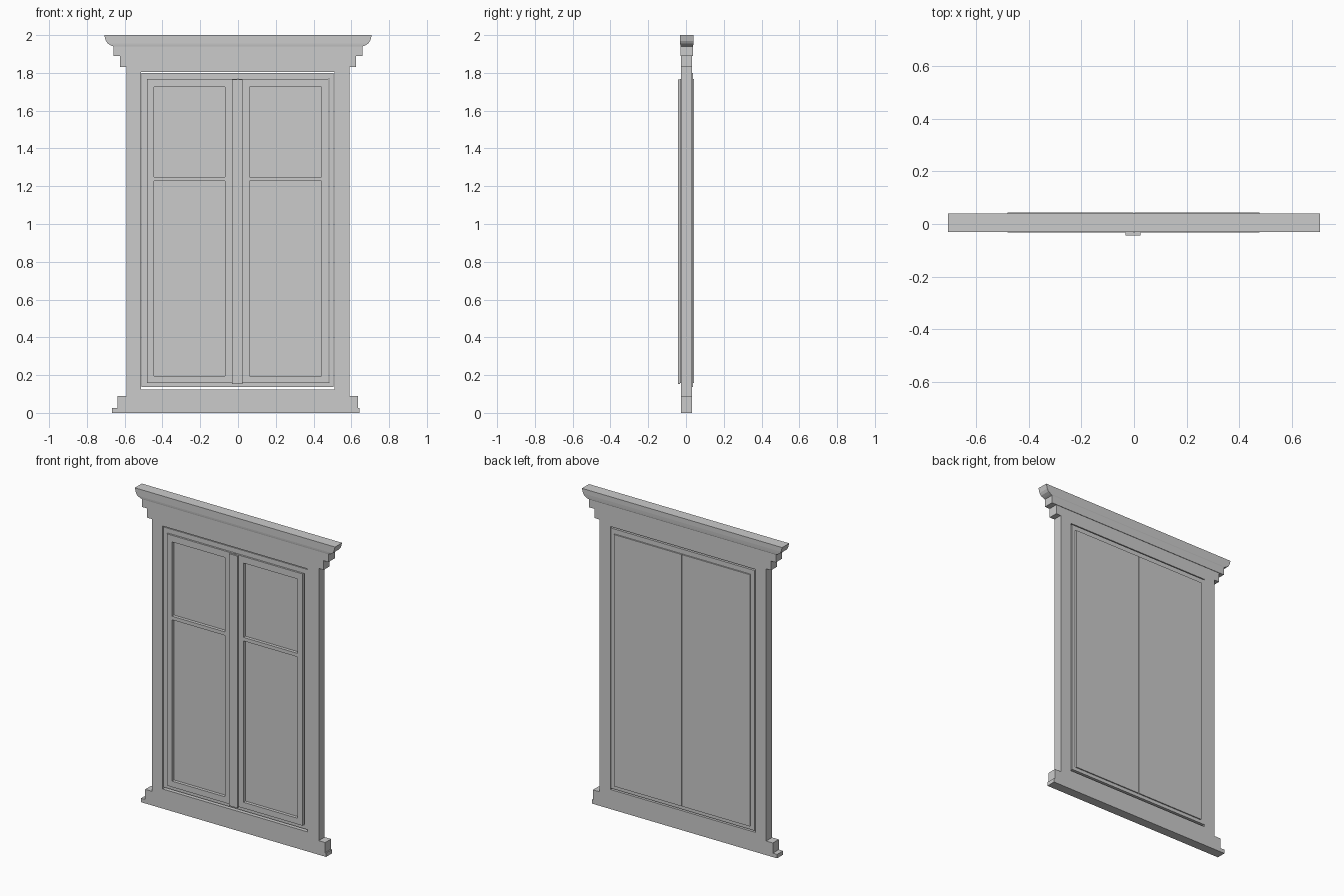
import bpy, bmesh
from mathutils import Vector

if "Cube" in bpy.data.objects:
    bpy.data.objects.remove(bpy.data.objects["Cube"])


def finish(bm, name):
    bmesh.ops.recalc_face_normals(bm, faces=bm.faces)
    me = bpy.data.meshes.new(name)
    bm.to_mesh(me)
    bm.free()
    ob = bpy.data.objects.new(name, me)
    bpy.context.collection.objects.link(ob)
    return ob


def slab(name, xs, zs, y0, y1, solid=lambda i, j: True):
    """Flat slab in XZ made of the solid grid cells, thick from y0 to y1."""
    bm = bmesh.new()
    v = {}

    def vert(i, j):
        if (i, j) not in v:
            v[i, j] = bm.verts.new((xs[i], y0, zs[j]))
        return v[i, j]

    for i in range(len(xs) - 1):
        for j in range(len(zs) - 1):
            if solid(i, j):
                bm.faces.new([vert(i, j), vert(i + 1, j),
                              vert(i + 1, j + 1), vert(i, j + 1)])
    ext = bmesh.ops.extrude_face_region(bm, geom=bm.faces[:], use_keep_orig=True)
    moved = [g for g in ext["geom"] if isinstance(g, bmesh.types.BMVert)]
    bmesh.ops.translate(bm, verts=moved, vec=Vector((0, y1 - y0, 0)))
    return finish(bm, name)


# Surround with opening and stepped sill
def surround_cell(i, j):
    if j == 0:
        return True
    if j == 1:
        return 1 <= i <= 5
    return 2 <= i <= 4 and not (i == 3 and j == 3)


slab("surround", [-.667, -.637, -.59, -.514, .51, .59, .635, .642],
     [0, .025, .09, .125, 1.806, 1.83], -.027, .033, surround_cell)

# Cornice: stacked rectangular sections (z, half width, front y, back y)
sections = [(1.83, .625, -.027, .033), (1.89, .625, -.027, .033),
            (1.89, .66, -.029, .036), (1.94, .66, -.029, .036),
            (1.945, .672, -.03, .038), (1.955, .69, -.031, .039),
            (1.97, .7, -.031, .04), (2.0, .708, -.031, .04)]
bm = bmesh.new()
rings = [[bm.verts.new((x, y, z)) for x, y in ((-w, f), (w, f), (w, b), (-w, b))]
         for z, w, f, b in sections]
for lo, hi in zip(rings, rings[1:]):
    for k in range(4):
        n = (k + 1) % 4
        bm.faces.new([lo[k], lo[n], hi[n], hi[k]])
bm.faces.new(rings[0][::-1])
bm.faces.new(rings[-1])
finish(bm, "cornice")

# Inner frame set in the opening, leaving a thin gap below
slab("inner_frame", [-.511, -.482, .484, .506], [.136, .16, 1.768, 1.799],
     -.022, .036, lambda i, j: not (i == 1 and j == 1))

# Two window leaves: front frame with two lights, closed at the back
for side, xs in (("left", [-.481, -.445, -.069, -.002]),
                 ("right", [.002, .061, .442, .478])):
    slab(side + "_leaf", xs, [.158, .196, 1.227, 1.25, 1.725, 1.767], -.032, -.012,
         lambda i, j: not (i == 1 and j in (1, 3)))
    slab(side + "_pane", [xs[0], xs[-1]], [.158, 1.767], -.012, .043)

# Centre strip covering the joint
slab("centre_strip", [-.032, .025], [.153, 1.764], -.043, -.032)
